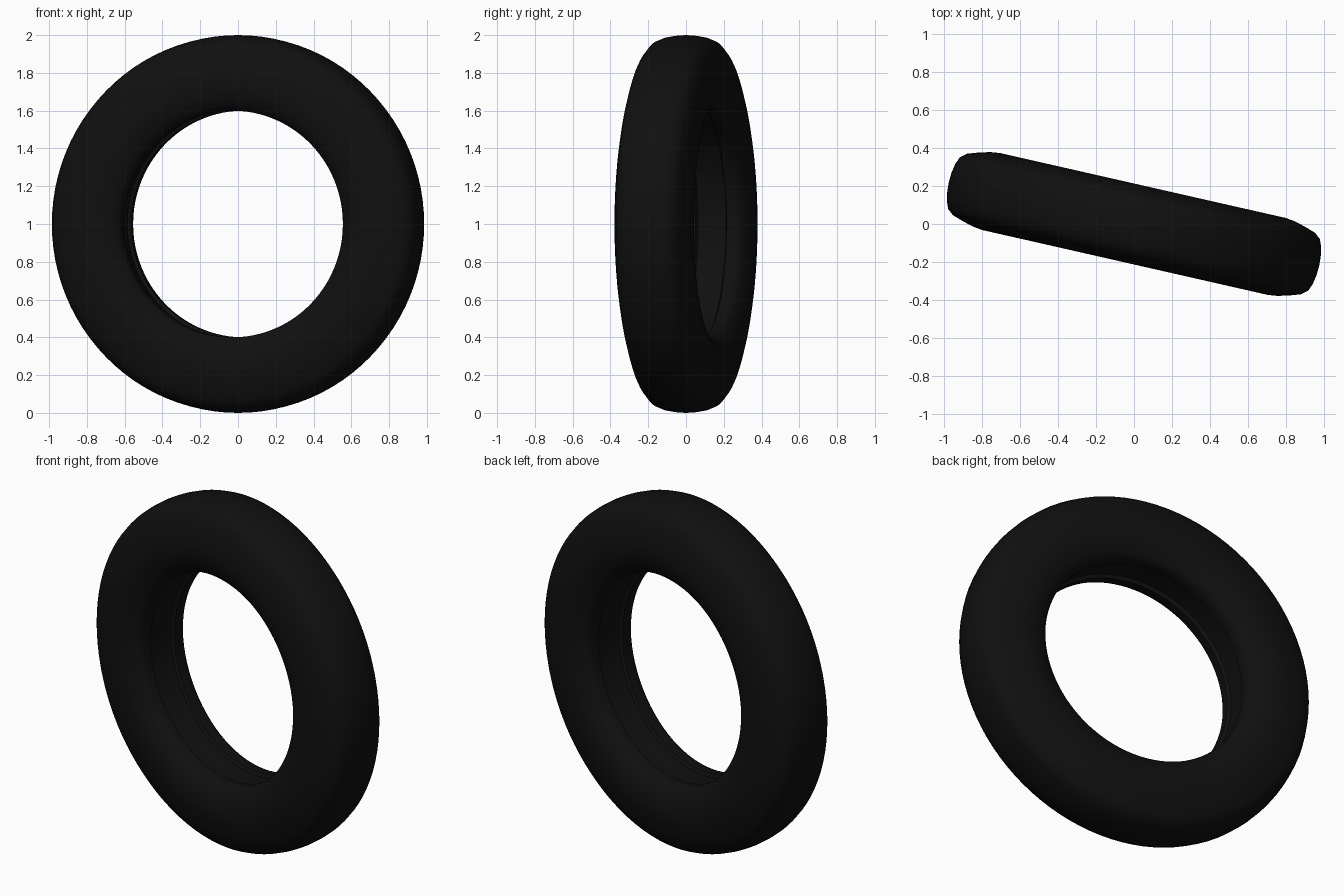
import bpy, bmesh, math
from mathutils import Matrix

if "Cube" in bpy.data.objects:
    bpy.data.objects.remove(bpy.data.objects["Cube"])

SEGMENTS = 96
YAW = math.radians(-12.8)

# Half cross-section (radius, axial offset): tread crown to bead to inner wall
half = [(1.0, 0.0), (0.997, 0.05), (0.988, 0.10), (0.972, 0.14), (0.94, 0.166),
        (0.88, 0.186), (0.82, 0.202), (0.77, 0.208), (0.72, 0.206), (0.67, 0.193),
        (0.63, 0.172), (0.608, 0.153), (0.60, 0.135), (0.60, 0.085),
        (0.618, 0.075), (0.622, 0.0)]
profile = half + [(r, -a) for r, a in reversed(half[1:-1])]

# Tyre body revolved around its axle
bm = bmesh.new()
rings = []
for i in range(SEGMENTS):
    t = 2 * math.pi * i / SEGMENTS
    rings.append([bm.verts.new((r * math.cos(t), a, r * math.sin(t))) for r, a in profile])
n = len(profile)
for i in range(SEGMENTS):
    p, q = rings[i], rings[(i + 1) % SEGMENTS]
    for j in range(n):
        k = (j + 1) % n
        bm.faces.new((p[j], p[k], q[k], q[j]))
bmesh.ops.recalc_face_normals(bm, faces=bm.faces)

# Turn slightly about the vertical and stand on the ground
bm.transform(Matrix.Translation((0, 0, 1)) @ Matrix.Rotation(YAW, 4, 'Z'))
mesh = bpy.data.meshes.new("tyre")
bm.to_mesh(mesh)
bm.free()
tyre = bpy.data.objects.new("tyre", mesh)
bpy.context.collection.objects.link(tyre)

# Black rubber
rubber = bpy.data.materials.new("black_rubber")
rubber.diffuse_color = (0.005, 0.005, 0.005, 1)
rubber.use_nodes = True
rubber.node_tree.nodes["Principled BSDF"].inputs["Base Color"].default_value = rubber.diffuse_color
mesh.materials.append(rubber)

bpy.context.view_layer.objects.active = tyre
tyre.select_set(True)
bpy.ops.object.shade_smooth_by_angle(angle=math.radians(40))
